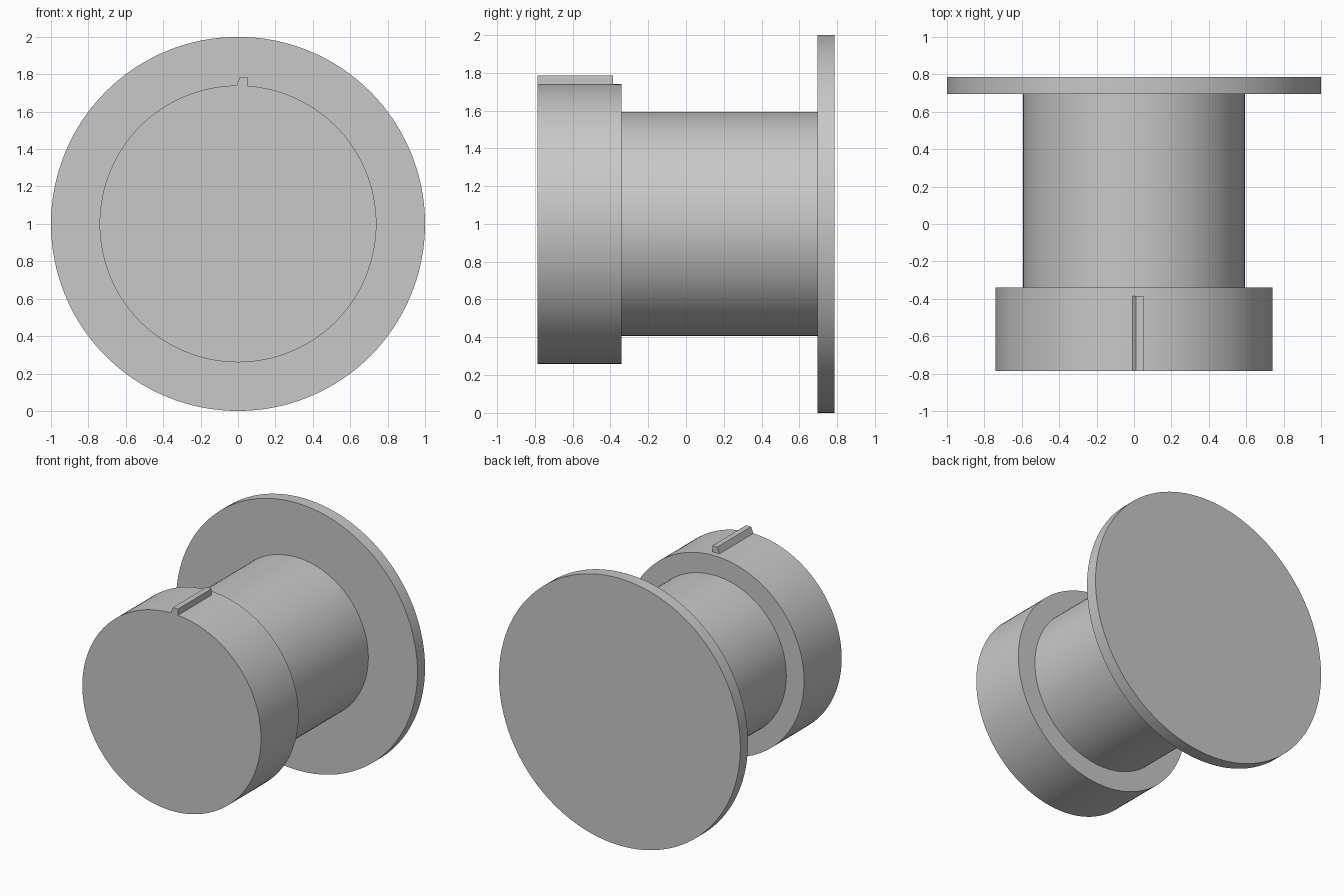
import bpy
import bmesh
import math
from mathutils import Vector

cube = bpy.data.objects.get("Cube")
if cube:
    bpy.data.objects.remove(cube, do_unlink=True)

grey = bpy.data.materials.new("plain grey")
grey.use_nodes = True
colour = (0.58, 0.58, 0.58, 1.0)
grey.diffuse_color = colour
grey.node_tree.nodes["Principled BSDF"].inputs["Base Color"].default_value = colour

AXIS_Z = 1.0
BACK = 0.785
FRONT = -BACK


def finish(name, bm, smooth):
    bmesh.ops.recalc_face_normals(bm, faces=bm.faces)
    mesh = bpy.data.meshes.new(name)
    bm.to_mesh(mesh)
    bm.free()
    mesh.materials.append(grey)
    obj = bpy.data.objects.new(name, mesh)
    bpy.context.collection.objects.link(obj)
    if smooth:
        bpy.ops.object.select_all(action="DESELECT")
        obj.select_set(True)
        bpy.context.view_layer.objects.active = obj
        bpy.ops.object.shade_smooth_by_angle(angle=math.radians(30))
    return obj


# Turned body: wide front head, narrower shaft and thin back flange (radius, y)
profile = [(0, FRONT), (0.74, FRONT), (0.74, -0.34), (0.593, -0.34),
           (0.593, 0.695), (1.0, 0.695), (1.0, BACK), (0, BACK)]
bm = bmesh.new()
verts = [bm.verts.new((0, y, AXIS_Z + r)) for r, y in profile]
edges = [bm.edges.new(pair) for pair in zip(verts, verts[1:])]
bmesh.ops.spin(bm, geom=verts + edges, cent=(0, 0, AXIS_Z), axis=(0, 1, 0),
               angle=math.tau, steps=128, use_merge=True)
bmesh.ops.remove_doubles(bm, verts=bm.verts, dist=0.0001)
finish("turned_body", bm, smooth=True)

# Small key ridge on top of the head, with one slanted side
section = [(-0.01, 1.735), (0.052, 1.735), (0.052, 1.785), (0.01, 1.785)]
bm = bmesh.new()
face = bm.faces.new([bm.verts.new((x, FRONT, z)) for x, z in section])
out = bmesh.ops.extrude_face_region(bm, geom=[face], use_keep_orig=True)
moved = [v for v in out["geom"] if isinstance(v, bmesh.types.BMVert)]
bmesh.ops.translate(bm, verts=moved, vec=Vector((0, 0.4, 0)))
finish("key_ridge", bm, smooth=False)
